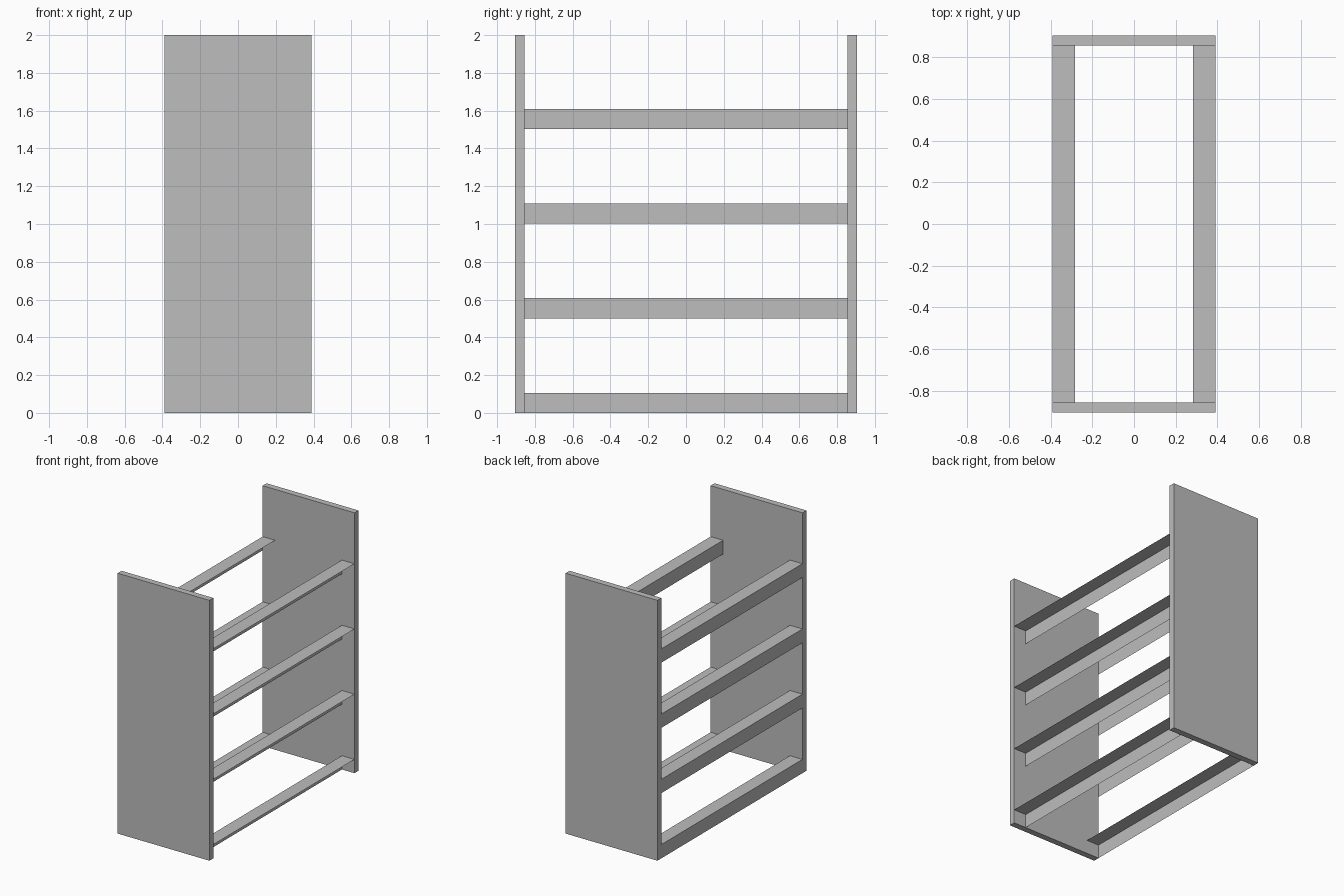
import bpy
import bmesh

cube = bpy.data.objects.get("Cube")
if cube:
    bpy.data.objects.remove(cube, do_unlink=True)

# Overall sizes
HALF_WIDTH = 0.39
HALF_DEPTH = 0.904
HEIGHT = 2.0
PANEL = 0.048
RAIL = 0.106
PITCH = 0.501

grey = bpy.data.materials.new("plain_grey")
grey.use_nodes = True
colour = (0.51, 0.51, 0.51, 1)
grey.diffuse_color = colour
grey.node_tree.nodes["Principled BSDF"].inputs["Base Color"].default_value = colour


def add_object(name, bm):
    mesh = bpy.data.meshes.new(name)
    bm.to_mesh(mesh)
    bm.free()
    mesh.materials.append(grey)
    obj = bpy.data.objects.new(name, mesh)
    bpy.context.collection.objects.link(obj)
    return obj


def add_panel(name, y):
    bm = bmesh.new()
    bmesh.ops.create_cube(bm, size=1)
    bmesh.ops.scale(bm, vec=(2 * HALF_WIDTH, PANEL, HEIGHT), verts=bm.verts)
    bmesh.ops.translate(bm, vec=(0, y, HEIGHT / 2), verts=bm.verts)
    add_object(name, bm)


def add_angle_rail(name, x, z):
    """Sheet angle: upright web at x, top flange reaching towards +x."""
    bm = bmesh.new()
    end = HALF_DEPTH - PANEL
    profile = [(x, z), (x, z + RAIL), (x + RAIL, z + RAIL)]
    front, back = [[bm.verts.new((px, y, pz)) for px, pz in profile]
                   for y in (-end, end)]
    for i in range(2):
        bm.faces.new((front[i], front[i + 1], back[i + 1], back[i]))
    for face in bm.faces:
        face.normal_update()
        if face.normal.z - face.normal.x < 0:
            face.normal_flip()
    add_object(name, bm)


# End panels
add_panel("front_panel", -HALF_DEPTH + PANEL / 2)
add_panel("back_panel", HALF_DEPTH - PANEL / 2)

# Four levels of paired shelf rails
for level in range(4):
    add_angle_rail(f"right_rail_{level + 1}", -HALF_WIDTH, level * PITCH)
    add_angle_rail(f"left_rail_{level + 1}", HALF_WIDTH - RAIL, level * PITCH)
